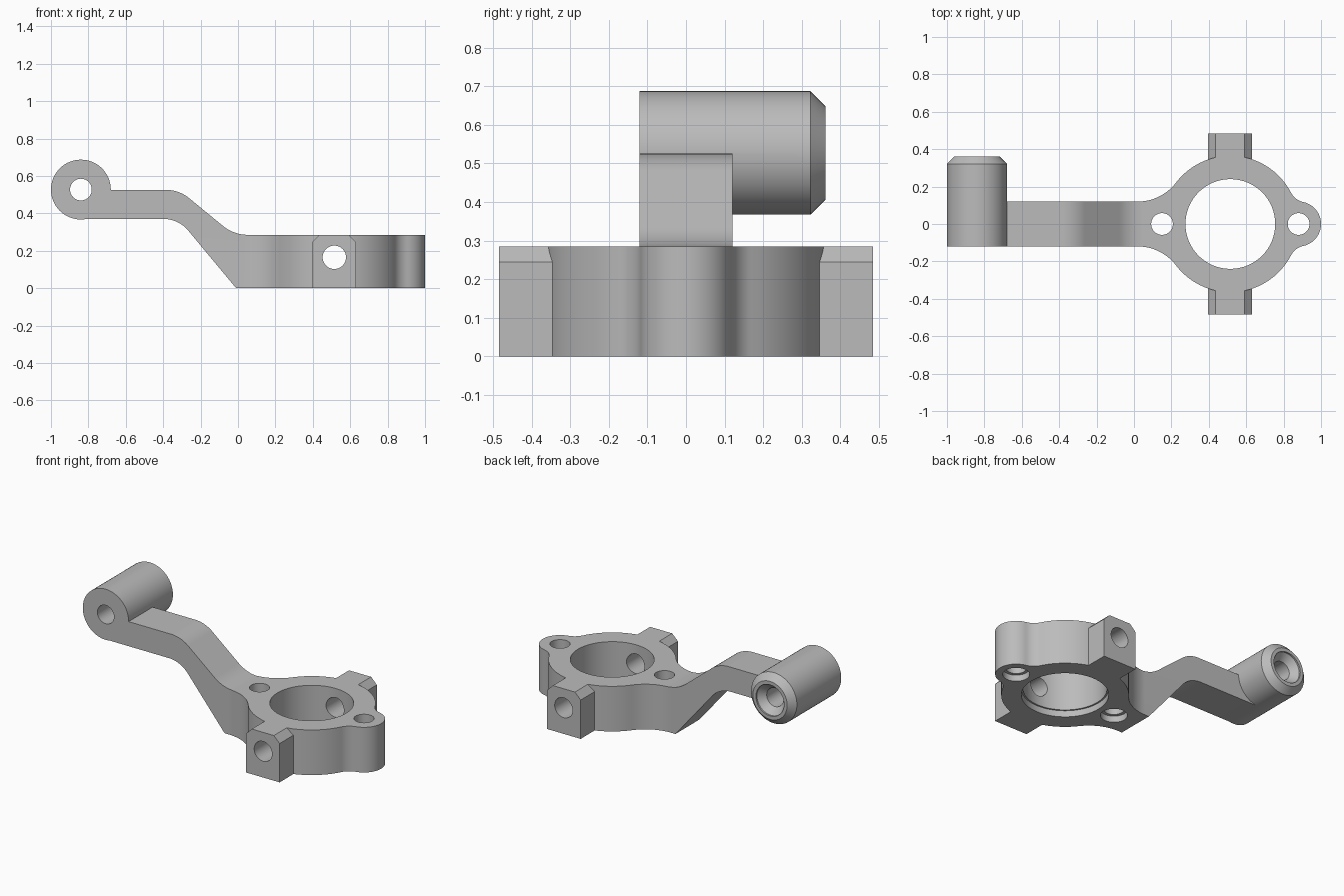
import bpy, bmesh
from math import sin, cos, pi, atan2, acos, tan, radians, hypot
from mathutils import Vector

cube = bpy.data.objects.get("Cube")
if cube:
    bpy.data.objects.remove(cube, do_unlink=True)

# Main dimensions
HEIGHT = 0.285
RING_X, RING_R, BORE_R = 0.515, 0.365, 0.24
EAR_X, HALF_WIDTH = 0.88, 0.12
BARREL_X, BARREL_Z, BARREL_R = -0.84, 0.527, 0.16
PIN_R = 0.058

metal = bpy.data.materials.new("plain grey")
metal.use_nodes = True
metal.diffuse_color = (0.5, 0.5, 0.5, 1)
metal.node_tree.nodes["Principled BSDF"].inputs["Base Color"].default_value = (0.5, 0.5, 0.5, 1)


def loft(name, rings):
    """Closed solid through equal-length rings of points."""
    bm = bmesh.new()
    loops = [[bm.verts.new(p) for p in ring] for ring in rings]
    bm.faces.new(loops[0])
    bm.faces.new(loops[-1])
    n = len(loops[0])
    for a, b in zip(loops, loops[1:]):
        for i in range(n):
            j = (i + 1) % n
            bm.faces.new((a[i], a[j], b[j], b[i]))
    bmesh.ops.recalc_face_normals(bm, faces=bm.faces)
    mesh = bpy.data.meshes.new(name)
    bm.to_mesh(mesh)
    bm.free()
    mesh.materials.append(metal)
    obj = bpy.data.objects.new(name, mesh)
    bpy.context.collection.objects.link(obj)
    return obj


def place(u, v, h, axis):
    return (u, v, h) if axis == "z" else (u, h, v)


def prism(name, outline, axis, lo, hi):
    return loft(name, [[place(u, v, h, axis) for u, v in outline] for h in (lo, hi)])


def turned(name, profile, centre, axis, sides=64):
    """Round solid from (radius, height) pairs."""
    cu, cv = centre
    angles = [2 * pi * i / sides for i in range(sides)]
    return loft(name, [[place(cu + r * cos(a), cv + r * sin(a), h, axis) for a in angles]
                       for r, h in profile])


def arc(cx, cy, r, a0, a1, n=16):
    """Arc points, leaving out the start point."""
    return [(cx + r * cos(a0 + (a1 - a0) * i / n), cy + r * sin(a0 + (a1 - a0) * i / n))
            for i in range(1, n + 1)]


def rounded(corners, n=12):
    """Outline from (x, y, radius) corners."""
    points = []
    for i, (x, y, r) in enumerate(corners):
        p = Vector((x, y))
        if r == 0:
            points.append((x, y))
            continue
        u = (Vector(corners[i - 1][:2]) - p).normalized()
        v = (Vector(corners[(i + 1) % len(corners)][:2]) - p).normalized()
        half = u.angle(v) / 2
        centre = p + (u + v).normalized() * r / sin(half)
        start, end = (p + w * r / tan(half) - centre for w in (u, v))
        points += [tuple(centre + start.lerp(end, k / n).normalized() * r) for k in range(n + 1)]
    return points


def combine(target, tool, operation):
    mod = target.modifiers.new(operation.lower(), "BOOLEAN")
    mod.operation, mod.solver, mod.object = operation, "EXACT", tool
    bpy.context.view_layer.objects.active = target
    bpy.ops.object.modifier_apply(modifier=mod.name)
    bpy.data.objects.remove(tool, do_unlink=True)


# Plan outline: arm, flare into the ring, ring, blend into the end ear
flare_x = 0.02
dx = RING_X - flare_x
flare_r = (dx**2 + HALF_WIDTH**2 - RING_R**2) / (2 * (RING_R - HALF_WIDTH))
flare_y = HALF_WIDTH + flare_r
flare_a = atan2(-flare_y, dx)

blend_r, gap = 0.1, EAR_X - RING_X
far, near = RING_R + blend_r, HALF_WIDTH + blend_r
blend_a = acos((far**2 + gap**2 - near**2) / (2 * far * gap))
bx, by = RING_X + far * cos(blend_a), far * sin(blend_a)
ear_a = atan2(by, bx - EAR_X)

upper = [(-1.0, HALF_WIDTH), (flare_x, HALF_WIDTH)]
upper += arc(flare_x, flare_y, flare_r, -pi / 2, flare_a)
upper += arc(RING_X, 0, RING_R, flare_a + pi, blend_a, 36)
upper += arc(bx, by, blend_r, blend_a + pi, ear_a + pi, 10)
upper += arc(EAR_X, 0, HALF_WIDTH, ear_a, 0)
plan = upper + [(x, -y) for x, y in reversed(upper[:-1])]

# Side outline: raised arm, cranked slope, flat base
side = rounded([
    (BARREL_X, 0.37, 0), (-0.318, 0.37, 0.17), (-0.01, 0, 0), (1.2, 0, 0),
    (1.2, HEIGHT, 0), (-0.022, HEIGHT, 0.21), (-0.315, 0.525, 0.19), (BARREL_X, 0.525, 0)])

bracket = prism("bracket_arm", side, "y", -0.7, 0.7)
combine(bracket, prism("plan_block", plan, "z", -0.2, 1), "INTERSECT")

# Two side lugs with chamfered top edges
lug_l, lug_r, c = 0.396, 0.63, 0.04
lug = [(lug_l, 0), (lug_r, 0), (lug_r, HEIGHT - c), (lug_r - c, HEIGHT),
       (lug_l + c, HEIGHT), (lug_l, HEIGHT - c)]
combine(bracket, prism("side_lugs", lug, "y", -0.485, 0.485), "UNION")

# Barrel at the arm end, chamfered at the back
barrel = [(BARREL_R, -HALF_WIDTH), (BARREL_R, 0.322), (BARREL_R - c, 0.362)]
combine(bracket, turned("barrel", barrel, (BARREL_X, BARREL_Z), "y"), "UNION")

# Bores and holes, with recesses on the underside and the barrel end
cutters = [
    ("main_bore", [(0.25, -0.1), (0.25, 0.04), (BORE_R, 0.04), (BORE_R, 0.4)], (RING_X, 0), "z"),
    ("lug_holes", [(0.0625, -0.6), (0.0625, 0.6)], (RING_X, 0.165), "y"),
    ("barrel_hole", [(PIN_R, -0.3), (PIN_R, 0.312), (0.098, 0.352), (0.098, 0.5)],
     (BARREL_X, BARREL_Z), "y"),
]
for x in (0.15, EAR_X):
    cutters.append(("pin_hole", [(0.077, -0.1), (0.077, 0.04), (PIN_R, 0.04), (PIN_R, 0.4)],
                    (x, 0), "z"))
for name, profile, centre, axis in cutters:
    combine(bracket, turned(name, profile, centre, axis), "DIFFERENCE")

# Smooth curved walls, sharp edges
bpy.ops.object.select_all(action="DESELECT")
bracket.select_set(True)
bpy.context.view_layer.objects.active = bracket
bpy.ops.object.shade_smooth_by_angle(angle=radians(25))
